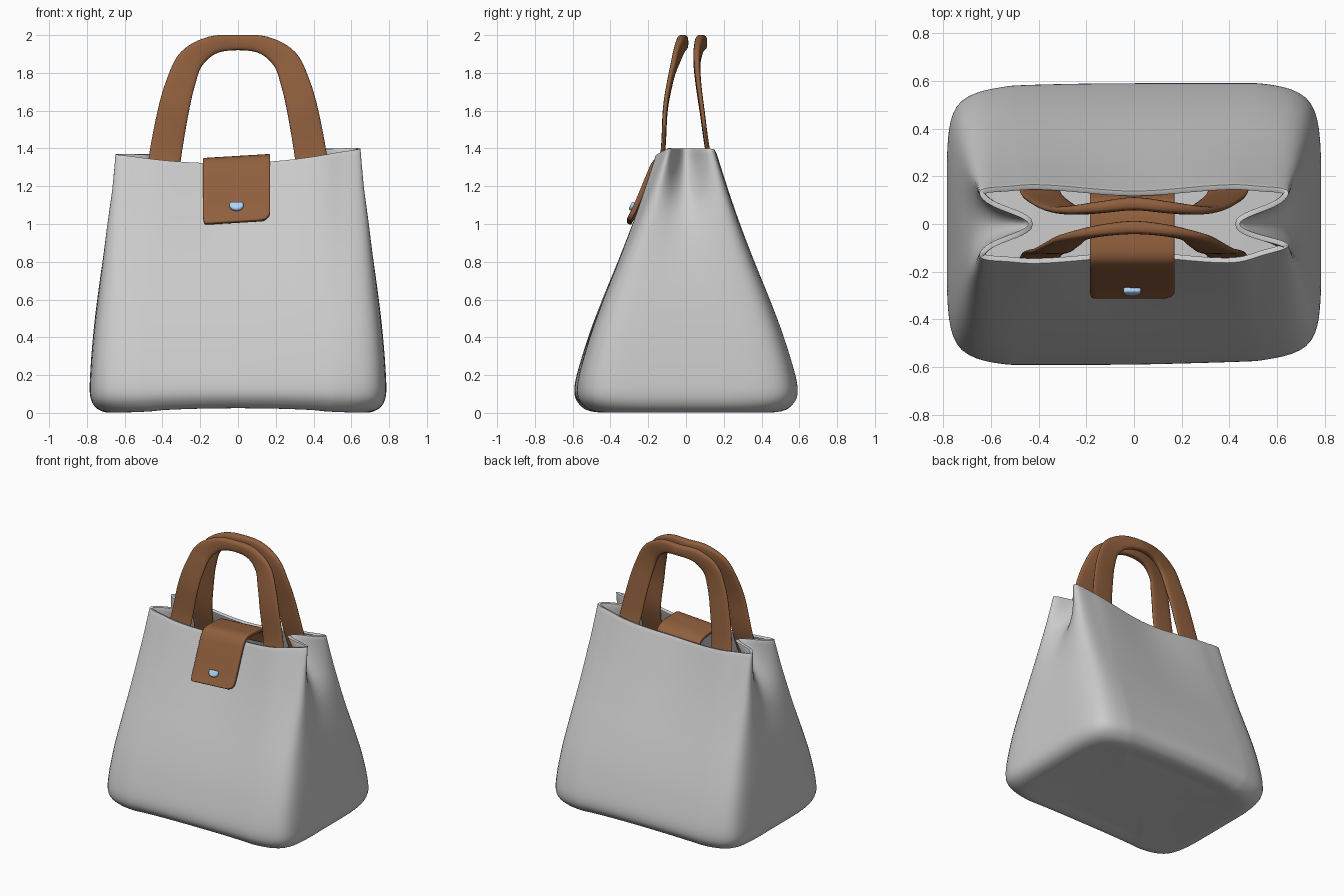
import bpy, bmesh, math

if "Cube" in bpy.data.objects:
    bpy.data.objects.remove(bpy.data.objects["Cube"])


def material(name, color):
    m = bpy.data.materials.new(name)
    m.diffuse_color = (*color, 1)
    m.use_nodes = True
    m.node_tree.nodes["Principled BSDF"].inputs["Base Color"].default_value = m.diffuse_color
    return m


leather = material("brown_leather", (0.28, 0.115, 0.047))
metal = material("blue_metal", (0.42, 0.66, 0.95))


def catmull(pts, n):
    """Smooth open curve through tuples of any length."""
    p = [pts[0]] + list(pts) + [pts[-1]]
    out = []
    for i in range(1, len(p) - 2):
        for k in range(n):
            t = k / n
            out.append(tuple(
                0.5 * (2 * b + (c - a) * t + (2 * a - 5 * b + 4 * c - d) * t * t
                       + (3 * b - a - 3 * c + d) * t ** 3)
                for a, b, c, d in zip(*p[i - 1:i + 3])))
    return out + [tuple(pts[-1])]


def bspline_loop(pts, n):
    """Closed soft curve near the control points."""
    out, m = [], len(pts)
    for i in range(m):
        quad = [pts[(i + j - 1) % m] for j in range(4)]
        for k in range(n):
            t = k / n
            w = ((1 - t) ** 3 / 6, (3 * t ** 3 - 6 * t * t + 4) / 6,
                 (-3 * t ** 3 + 3 * t * t + 3 * t + 1) / 6, t ** 3 / 6)
            out.append(tuple(sum(w[j] * quad[j][a] for j in range(4)) for a in range(3)))
    return out


def loft(name, rows, closed=True, cap_start=False, cap_end=False, mat=None):
    bm = bmesh.new()
    vs = [[bm.verts.new(p) for p in row] for row in rows]
    n = len(rows[0])
    for a, b in zip(vs, vs[1:]):
        for i in range(n if closed else n - 1):
            j = (i + 1) % n
            bm.faces.new((a[i], a[j], b[j], b[i]))
    if cap_start:
        bm.faces.new(vs[0])
    if cap_end:
        bm.faces.new(vs[-1])
    return finish(name, bm, mat)


def finish(name, bm, mat=None):
    bmesh.ops.recalc_face_normals(bm, faces=bm.faces)
    me = bpy.data.meshes.new(name)
    bm.to_mesh(me)
    bm.free()
    ob = bpy.data.objects.new(name, me)
    bpy.context.collection.objects.link(ob)
    if mat:
        me.materials.append(mat)
    bpy.ops.object.select_all(action='DESELECT')
    ob.select_set(True)
    bpy.context.view_layer.objects.active = ob
    bpy.ops.object.shade_smooth_by_angle(angle=math.radians(50))
    return ob


def thicken(ob, thickness, offset, bevel):
    s = ob.modifiers.new("thickness", 'SOLIDIFY')
    s.thickness, s.offset = thickness, offset
    b = ob.modifiers.new("soft_edge", 'BEVEL')
    b.width, b.segments, b.limit_method = bevel, 2, 'ANGLE'
    b.angle_limit = math.radians(50)


# Bag body: rounded rectangle sections with side gussets pinched towards the top
TOP = 1.32


def bag_ring(z, hx, hy, pinch):
    t = (max(z, 0) / TOP) ** 4
    low = max(0, 1 - z / 1.2)               # softer corners and a wavy outline low down
    r = min(0.15 + 0.12 * low, 0.35 * hx)
    ry = min(0.15 + 0.1 * low, 0.45 * hy)
    pull = 0.035 * low * min(1, hx / 0.6)
    lift = 0.025 * max(0, 1 - z / 0.25) * min(1, hx / 0.6) ** 3
    quarter = [(0, hy * (1 - 0.16 * t), 0), (0.35 * hx, hy, 0.35),
               (0.66 * hx, hy * (1 + 0.1 * t), 0.7), (hx - r, hy, 0.85),
               (hx - pull, hy - pull, 1),
               (hx - 0.15 * pinch, hy - ry, 1), (hx - 0.55 * pinch, 0.3 * hy, 1),
               (hx - pinch, 0, 1)]

    def corner(sx, sy):
        pts = []
        for i, (x, y, u) in enumerate(quarter):
            if sx > 0 and sy < 0:   # front right corner curls back
                y *= 1 - t * (0, 0, 0, 0.15, 0.35, 0.2, 0, 0)[i]
            y -= low * hy * 0.04 * max(0, u * sx * sy * -1) * (i < 5)
            if sy > 0 and sx < 0:
                y += low * hy * 0.01
            pts.append((sx * x, sy * y, z + lift * (1 - u * u)
                        + t * (0.065 * u * u + 0.015 * u * sx)))
        return pts
    fr, br, bl, fl = corner(1, -1), corner(1, 1), corner(-1, 1), corner(-1, -1)
    return bspline_loop(fr + br[-2::-1] + bl[1:] + fl[-2:0:-1], 5)


levels = [(0.03, 0.05, 0.04, 0), (0.025, 0.35, 0.2, 0), (0.012, 0.55, 0.37, 0),
          (0.003, 0.64, 0.455, 0), (0.003, 0.70, 0.515, 0), (0.03, 0.755, 0.56, 0),
          (0.09, 0.783, 0.59, 0), (0.2, 0.783, 0.578, 0), (0.4, 0.768, 0.518, 0),
          (0.6, 0.745, 0.442, 0), (0.8, 0.72, 0.357, 0.01), (1.0, 0.698, 0.275, 0.05),
          (1.17, 0.68, 0.21, 0.15), (TOP, 0.672, 0.155, 0.27)]
body = loft("bag_body", [bag_ring(*l) for l in catmull(levels, 4)], cap_start=True)
thicken(body, 0.022, -1, 0.006)


# Handles: flat straps that narrow into a round grip; (x, z, width, y, thickness)
def handle(name, ys):
    half = [(0.41, 1.13, 0.17, 0.024), (0.387, 1.35, 0.17, 0.024), (0.342, 1.6, 0.163, 0.026),
            (0.302, 1.75, 0.152, 0.03), (0.25, 1.868, 0.135, 0.038),
            (0.14, 1.945, 0.098, 0.05), (0, 1.96, 0.08, 0.055)]
    pts = [(x, z, w, y, th) for (x, z, w, th), y in zip(half, ys)]
    path = catmull(pts + [(-p[0],) + p[1:] for p in pts[-2::-1]], 6)
    rows = []
    for i, (x, z, w, y, th) in enumerate(path):
        a, b = path[max(i - 1, 0)], path[min(i + 1, len(path) - 1)]
        dx, dz = b[0] - a[0], b[1] - a[1]
        l = math.hypot(dx, dz)
        nx, nz = -dz / l, dx / l
        row = []
        for k in range(20):
            ang = 2 * math.pi * k / 20
            c, s = math.cos(ang), math.sin(ang)
            cw = math.copysign(abs(c) ** 0.7, c) * w / 2
            ct = math.copysign(abs(s) ** 0.6, s) * th / 2
            row.append((x + nx * cw, y + ct, z + nz * cw))
        rows.append(row)
    loft(name, rows, cap_start=True, cap_end=True, mat=leather)


handle("front_handle", (-0.19, -0.127, -0.11, -0.085, -0.055, -0.028, -0.015))
handle("back_handle", (0.185, 0.122, 0.085, 0.065, 0.058, 0.07, 0.085))

# Closure flap: runs from the inside back wall over the front rim
path = catmull([(0.14, 1.2), (0.1, 1.3), (0.05, 1.335), (-0.04, 1.345), (-0.125, 1.345),
                (-0.165, 1.315), (-0.197, 1.25), (-0.238, 1.15), (-0.27, 1.075),
                (-0.303, 1.01)], 8)
rows = []
for y, z in path:
    d = math.hypot(y - path[-1][0], z - path[-1][1])
    rad = 0.05
    inset = rad - math.sqrt(max(rad ** 2 - max(rad - d, 0) ** 2, 0))
    x0, x1 = -0.185 + inset * 0.3, 0.17 - inset
    row = []
    for k in range(13):
        x = x0 + (x1 - x0) * k / 12
        row.append((x, y, z + 0.06 * x))
    rows.append(row)
flap = loft("closure_flap", rows, closed=False, mat=leather)
thicken(flap, 0.026, 0, 0.006)

# Clasp: small half-round metal stud on the flap
bm = bmesh.new()
outline = [(-0.037, 0.02), (0.037, 0.02)]
outline += [(0.037 * math.cos(a), -0.028 * math.sin(a))
            for a in [math.pi * k / 10 for k in range(11)]]
base = bm.faces.new([bm.verts.new((x, 0, z)) for x, z in outline])
ext = bmesh.ops.extrude_face_region(bm, geom=[base])
for v in ext['geom']:
    if isinstance(v, bmesh.types.BMVert):
        v.co.y -= 0.028
clasp = finish("clasp", bm, metal)
clasp.location = (-0.008, -0.268, 1.09)
clasp.rotation_euler.x = math.radians(-26)
b = clasp.modifiers.new("soft_edge", 'BEVEL')
b.width, b.segments, b.limit_method = 0.01, 3, 'ANGLE'
